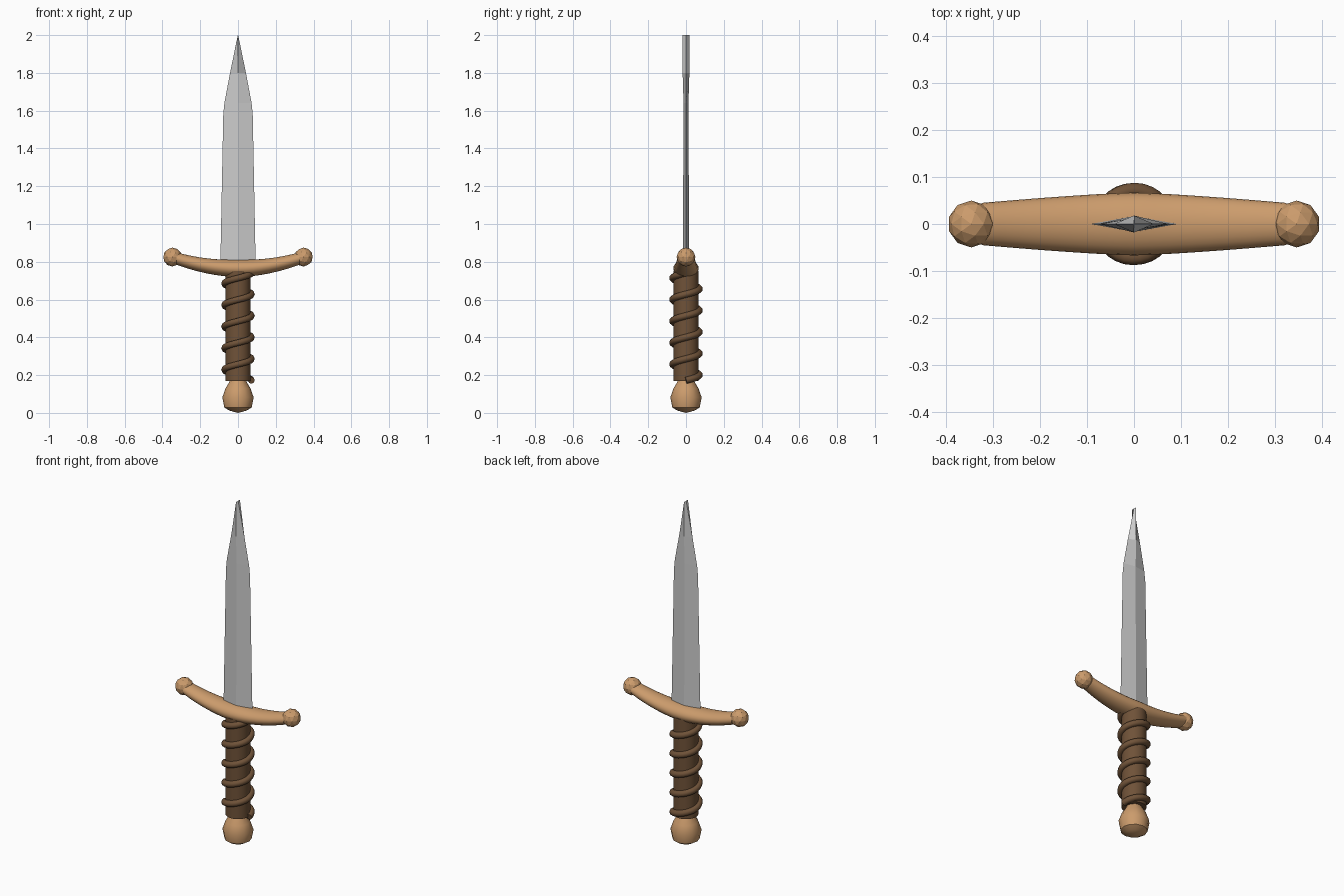
import bpy, bmesh
from math import sin, cos, pi, tau, radians

cube = bpy.data.objects.get("Cube")
if cube:
    bpy.data.objects.remove(cube)


def material(name, rgb):
    m = bpy.data.materials.new(name)
    m.use_nodes = True
    m.diffuse_color = (*rgb, 1)
    m.node_tree.nodes["Principled BSDF"].inputs["Base Color"].default_value = (*rgb, 1)
    return m


steel = material("steel", (0.6, 0.6, 0.6))
tan = material("tan_wood", (0.6, 0.33, 0.15))
leather = material("brown_leather", (0.16, 0.085, 0.04))


def loft(name, rings, mat, smooth=None):
    """Skin a list of equal rings and cap both ends."""
    bm = bmesh.new()
    loops = [[bm.verts.new(p) for p in ring] for ring in rings]
    n = len(loops[0])
    for a, b in zip(loops, loops[1:]):
        for i in range(n):
            j = (i + 1) % n
            bm.faces.new((a[i], a[j], b[j], b[i]))
    bm.faces.new(loops[0])
    bm.faces.new(loops[-1])
    bmesh.ops.remove_doubles(bm, verts=bm.verts, dist=0.0001)
    bmesh.ops.recalc_face_normals(bm, faces=bm.faces)
    mesh = bpy.data.meshes.new(name)
    bm.to_mesh(mesh)
    bm.free()
    ob = bpy.data.objects.new(name, mesh)
    bpy.context.collection.objects.link(ob)
    mesh.materials.append(mat)
    if smooth:
        bpy.ops.object.select_all(action="DESELECT")
        ob.select_set(True)
        bpy.context.view_layer.objects.active = ob
        bpy.ops.object.shade_smooth_by_angle(angle=radians(smooth))
    return ob


def ring_z(r, z, n):
    return [(r * cos(tau * i / n), r * sin(tau * i / n), z) for i in range(n)]


# Blade: diamond section, with a thin upright edge at the tip
blade = [(0.094, 0.017, 0.76), (0.078, 0.013, 1.58), (0.072, 0.013, 1.64),
         (0.042, 0.018, 1.8), (0.001, 0.018, 2.0)]
loft("blade", [[(w, 0, z), (0, t, z), (-w, 0, z), (0, -t, z)] for w, t, z in blade], steel)

# Crossguard: tapered oval bar, curving up at both ends
rings = []
for k in range(-8, 9):
    u = abs(k) / 8
    x, z = 0.325 * k / 8, 0.765 + 0.052 * u ** 2
    hy, hz = 0.067 - 0.022 * u ** 1.3, 0.047 - 0.014 * u
    rings.append([(x, hy * cos(tau * i / 24), z + hz * sin(tau * i / 24)) for i in range(24)])
loft("crossguard", rings, tan, 40)

# Faceted balls on the guard ends
for side, x in (("left", 0.347), ("right", -0.347)):
    bpy.ops.mesh.primitive_ico_sphere_add(subdivisions=2, radius=0.05, location=(x, 0, 0.825))
    ball = bpy.context.object
    ball.name = side + "_guard_ball"
    ball.data.materials.append(tan)

# Grip core
loft("grip", [ring_z(0.066, 0.17, 24), ring_z(0.066, 0.75, 24)], leather, 40)

# Cord wound around the grip
turns, steps = 5, 28
curve = bpy.data.curves.new("grip_cord", "CURVE")
curve.dimensions = "3D"
curve.bevel_depth = 0.018
curve.bevel_resolution = 2
curve.use_fill_caps = True
spline = curve.splines.new("POLY")
spline.points.add(turns * steps)
for i, p in enumerate(spline.points):
    a = tau * i / steps
    p.co = (0.071 * cos(a), 0.071 * sin(a), 0.172 + 0.114 * i / steps, 1)
curve.materials.append(leather)
cord = bpy.data.objects.new("grip_cord", curve)
bpy.context.collection.objects.link(cord)

# Pommel: rounded knob narrowing into the grip
knob = [(0.0, 0.0), (0.045, 0.012), (0.072, 0.028), (0.083, 0.082),
        (0.066, 0.13), (0.045, 0.165), (0.036, 0.185)]
loft("pommel", [ring_z(r, z, 12) for r, z in knob], tan, 32)
